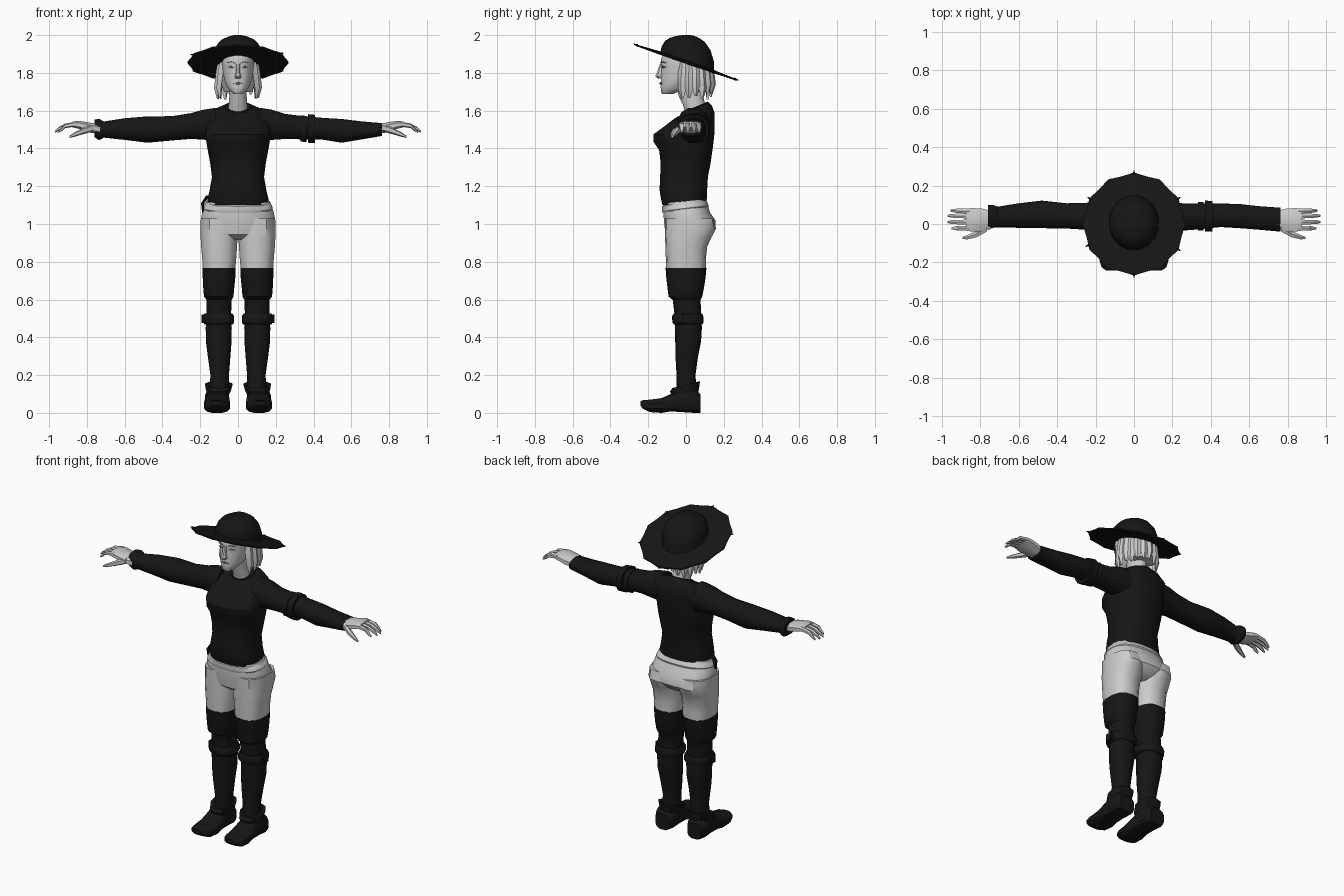
import bpy, bmesh, math, random
from mathutils import Vector

random.seed(4)


def material(name, r, g, b):
    m = bpy.data.materials.new(name)
    m.diffuse_color = (r, g, b, 1)
    return m


BLACK = material("black cloth", 0.008, 0.008, 0.008)
SKIN = material("pale skin", 0.6, 0.6, 0.6)
HAIR = material("light hair", 0.62, 0.62, 0.62)
CLOTH = material("light trousers", 0.6, 0.6, 0.6)
SHADE = material("face grey", 0.25, 0.25, 0.25)


def skin_rings(name, rings, mat, mirror=False):
    """Join rings of points into a closed, capped mesh."""
    bm = bmesh.new()
    vs = [[bm.verts.new(p) for p in r] for r in rings]
    n = len(vs[0])
    for a, b in zip(vs, vs[1:]):
        for i in range(n):
            j = (i + 1) % n
            bm.faces.new((a[i], a[j], b[j], b[i]))
    bm.faces.new(vs[0])
    bm.faces.new(vs[-1])
    bmesh.ops.recalc_face_normals(bm, faces=bm.faces)
    me = bpy.data.meshes.new(name)
    bm.to_mesh(me)
    bm.free()
    me.materials.append(mat)
    ob = bpy.data.objects.new(name, me)
    bpy.context.collection.objects.link(ob)
    if mirror:
        ob.modifiers.new("mirror", 'MIRROR')
    return ob


def loft(name, rings, mat, axis='Z', n=12, p=2.2, mirror=False):
    """Rings are (t, a0, a1, b0, b1[, tilt]): position on axis and extents."""
    out = []
    for t, a0, a1, b0, b1, *rest in rings:
        tilt = rest[0] if rest else 0
        ring = []
        for i in range(n):
            th = 2 * math.pi * (i + 0.5) / n
            k = 1 / math.cos(math.pi / n) ** 0.8
            c, s = math.cos(th), math.sin(th)
            u = math.copysign(min(1, k * abs(c) ** (2 / p)), c)
            v = math.copysign(min(1, k * abs(s) ** (2 / p)), s)
            a = (a0 + a1) / 2 + u * (a1 - a0) / 2
            b = (b0 + b1) / 2 + v * (b1 - b0) / 2
            w = t + tilt * v * (b1 - b0) / 2
            ring.append({'X': (w, a, b), 'Y': (a, w, b), 'Z': (a, b, w)}[axis])
        out.append(ring)
    return skin_rings(name, out, mat, mirror)


def sym(rings):
    """Expand (z, half_width, y0, y1[, tilt]) to symmetric rings."""
    return [(r[0], -r[1], r[1], *r[2:]) for r in rings]


def tube(name, pts, mat, mirror=False):
    """Finger-like tube along x; points are (x, y, z, radius)."""
    return loft(name, [(x, y - r, y + r, z - r, z + r) for x, y, z, r in pts],
                mat, 'X', 6, 2, mirror)


# Hat: dome crown and tilted twelve-sided brim
TILT = -0.345
loft("hat_crown", sym([(1.852, .130, -.138, .15, -.33), (1.90, .127, -.13, .148, -.28),
                       (1.945, .112, -.112, .13, -.2), (1.975, .085, -.085, .1, -.12),
                       (1.993, .048, -.05, .06, -.05), (2.0, .018, -.02, .028)]),
     BLACK, n=16, p=2)


def brim_ring(r, dz):
    pts = []
    for i in range(24):
        th = math.radians(15 * i)
        q = r * (1 if i % 2 == 0 else 0.955)
        y = q * math.sin(th)
        pts.append((q * math.cos(th), y, 1.856 + TILT * y + dz))
    return pts


skin_rings("hat_brim", [brim_ring(.12, -.008), brim_ring(.268, -.005),
                        brim_ring(.268, .003), brim_ring(.12, .012)], BLACK)
# Ragged points on the brim edge
for deg in (30, 90, 150, 205, 270, 330):
    d = Vector((math.cos(math.radians(deg)), math.sin(math.radians(deg)), 0))
    side = Vector((-d.y, d.x, 0))
    rings = []
    for r, w in ((.255, .008), (.278, .002)):
        c = d * r
        c.z = 1.857 + TILT * c.y
        up = Vector((0, 0, w))
        rings.append([c + side * w, c + up, c - side * w, c - up])
    skin_rings("brim_point", rings, BLACK)

# Head, nose, lips and eyes
loft("head", sym([(1.688, .022, -.125, -.07), (1.70, .037, -.133, -.04),
                  (1.725, .058, -.134, .03), (1.76, .072, -.133, .085),
                  (1.80, .08, -.131, .11), (1.835, .083, -.129, .12),
                  (1.87, .085, -.134, .12), (1.90, .08, -.12, .12)]), SKIN, n=16)
loft("nose", sym([(1.848, .010, -.138, -.12), (1.80, .012, -.155, -.12),
                  (1.782, .018, -.163, -.12), (1.77, .013, -.148, -.12)]), SKIN, n=8)
loft("lips", [(-.024, -.133, -.11, 1.742, 1.746), (0, -.141, -.12, 1.736, 1.753),
              (.024, -.133, -.11, 1.742, 1.746)], SHADE, 'X', 6, 2)
loft("eye", [(.018, -.13, -.11, 1.828, 1.832), (.035, -.128, -.105, 1.824, 1.838),
             (.053, -.117, -.09, 1.828, 1.832)], SHADE, 'X', 6, 2, True)
loft("brow", [(.014, -.137, -.11, 1.85, 1.855), (.036, -.131, -.1, 1.855, 1.861),
              (.058, -.116, -.09, 1.851, 1.855)], SHADE, 'X', 6, 2, True)
loft("neck", sym([(1.56, .055, 0, .115), (1.62, .05, -.012, .105),
                  (1.68, .046, -.04, .09), (1.75, .046, -.05, .08)]), SKIN)

# Hair: back mass with hanging locks around it
loft("hair_mass", sym([(1.70, .075, .045, .125), (1.76, .092, .0, .135),
                       (1.83, .098, -.035, .138), (1.90, .09, -.04, .13)]), HAIR, n=12)
for i in range(13):
    phi = math.radians(-117 + 19.5 * i)
    d = Vector((math.sin(phi), math.cos(phi), 0))
    side = Vector((d.y, -d.x, 0))
    low = 1.665 + random.uniform(-.008, .03)
    rings = []
    for f, rad, w, t in ((0, .92, .025, .012), (.4, 1.03, .029, .016),
                         (.75, 1.13, .025, .015), (1, 1.07, .007, .005)):
        c = Vector((d.x * .1 * rad, .03 + d.y * .1 * rad, 1.89 + (low - 1.89) * f))
        rings.append([c + side * w, c + d * t, c - side * w, c - d * t])
    skin_rings("hair_lock", rings, HAIR)

# Shirt body and collar
loft("shirt_body", sym([(1.10, .155, -.125, .108), (1.13, .162, -.132, .11),
                        (1.18, .15, -.14, .112), (1.25, .138, -.137, .116),
                        (1.32, .147, -.134, .13), (1.39, .16, -.142, .14),
                        (1.435, .168, -.172, .146), (1.475, .172, -.172, .15),
                        (1.53, .175, -.115, .152, .1), (1.575, .165, -.06, .15, .15),
                        (1.60, .125, -.032, .138, .3), (1.617, .078, -.015, .118, .42)]),
     BLACK, n=20, p=2.4)
loft("collar", sym([(1.605, .08, -.018, .12, .42), (1.622, .07, -.01, .116, .42)]),
     BLACK, n=16)

# Sleeves, slightly different on each side
loft("sleeve_right", [(.12, -.045, .125, 1.44, 1.615), (.18, -.042, .12, 1.445, 1.605),
                      (.25, -.035, .108, 1.45, 1.583), (.34, -.028, .106, 1.448, 1.572),
                      (.45, -.016, .107, 1.446, 1.562), (.55, -.022, .104, 1.43, 1.556),
                      (.65, -.03, .093, 1.447, 1.544), (.762, -.04, .085, 1.466, 1.534)],
     BLACK, 'X')
loft("sleeve_left", [(-.12, -.045, .125, 1.44, 1.615), (-.19, -.04, .118, 1.447, 1.604),
                     (-.25, -.03, .11, 1.45, 1.587), (-.35, -.024, .108, 1.442, 1.571),
                     (-.48, -.022, .122, 1.43, 1.57), (-.6, -.02, .108, 1.445, 1.56),
                     (-.71, -.018, .09, 1.457, 1.543), (-.735, -.02, .1, 1.443, 1.557),
                     (-.76, -.017, .098, 1.46, 1.553)], BLACK, 'X')
for x0, x1, g in ((.332, .362, .004), (.37, .408, .01)):
    loft("arm_band", [(x0, -.03 - g, .112 + g, 1.44 - g, 1.572 + g),
                      (x1, -.03 - g, .11 + g, 1.438 - g, 1.568 + g)], BLACK, 'X')

# Hands
loft("palm", [(.73, -.02, .065, 1.475, 1.527), (.79, -.042, .08, 1.485, 1.538),
              (.84, -.04, .083, 1.503, 1.546), (.875, -.034, .08, 1.512, 1.543)],
     SKIN, 'X', 8, 2.4, True)
for y, tip in ((-.022, .95), (.01, .97), (.042, .97), (.068, .955)):
    tube("finger", [(.855, y, 1.529, .013), (.915, y, 1.52, .012),
                    (tip - .02, y * 1.02, 1.503, .01), (tip, y * 1.02, 1.488, .005)], SKIN, True)
tube("thumb", [(.765, -.02, 1.51, .02), (.82, -.053, 1.492, .017),
               (.865, -.068, 1.474, .012), (.892, -.073, 1.462, .006)], SKIN, True)

# Trousers: hips, waistband and thighs
loft("hips", sym([(.915, .07, -.07, .09), (.945, .17, -.108, .135), (.975, .19, -.112, .158),
                  (1.02, .197, -.117, .155), (1.06, .19, -.12, .128),
                  (1.12, .168, -.118, .103, .1)]), CLOTH, n=20, p=2.4)
loft("waistband", sym([(1.075, .18, -.124, .118, .12), (1.083, .184, -.128, .12, .12),
                       (1.108, .172, -.126, .11, .12), (1.113, .165, -.12, .105, .12)]),
     CLOTH, n=20, p=2.4)
loft("trouser_leg", [(.76, .014, .186, -.105, .105), (.82, .009, .19, -.107, .106),
                     (.88, .005, .195, -.109, .112), (.93, .002, .198, -.111, .135),
                     (.975, .003, .199, -.112, .158), (1.03, .01, .197, -.112, .145)],
     CLOTH, n=14, p=2.4, mirror=True)
loft("waist_tie", [(1.06, -.19, -.182, -.035, -.02), (1.11, -.196, -.178, -.045, -.01),
                   (1.15, -.17, -.15, -.04, -.01)], BLACK, n=6)

# Tall boots with a knee band, buckle and ankle cuff
loft("boot_leg", [(.03, .05, .16, -.05, .065), (.14, .047, .15, -.05, .055),
                  (.2, .048, .146, -.05, .05), (.3, .04, .16, -.056, .064),
                  (.38, .034, .17, -.057, .08), (.45, .033, .171, -.058, .084),
                  (.53, .036, .167, -.062, .08), (.598, .034, .166, -.07, .077),
                  (.615, .024, .18, -.092, .086), (.66, .02, .184, -.098, .095),
                  (.72, .014, .187, -.105, .104), (.766, .012, .188, -.108, .108)],
     BLACK, n=14, p=2.4, mirror=True)
loft("knee_band", [(.468, .028, .176, -.064, .088), (.478, .02, .184, -.072, .092),
                   (.51, .02, .186, -.074, .092), (.525, .028, .178, -.066, .085)],
     BLACK, n=14, p=2.4, mirror=True)
loft("buckle", [(.475, .175, .194, -.02, .03), (.52, .175, .194, -.02, .03)],
     BLACK, n=4, mirror=True)
loft("ankle_cuff", [(.09, .05, .162, -.075, .062), (.125, .036, .17, -.085, .07, .15),
                    (.15, .03, .174, -.072, .074, .25), (.14, .055, .145, -.05, .05, .2)],
     BLACK, n=10, mirror=True)
loft("boot_foot", [(.076, .062, .162, .0, .1), (.045, .048, .176, .0, .13),
                   (-.02, .048, .174, .004, .13), (-.08, .045, .176, .008, .1),
                   (-.13, .042, .18, .0, .078), (-.19, .046, .18, .004, .07),
                   (-.225, .062, .168, .02, .068), (-.242, .085, .145, .038, .062)],
     BLACK, 'Y', 12, 2.8, True)

# Soft shading with sharp creases kept
bpy.ops.object.select_all(action='SELECT')
bpy.context.view_layer.objects.active = bpy.context.selected_objects[0]
bpy.ops.object.shade_smooth_by_angle(angle=math.radians(35))
